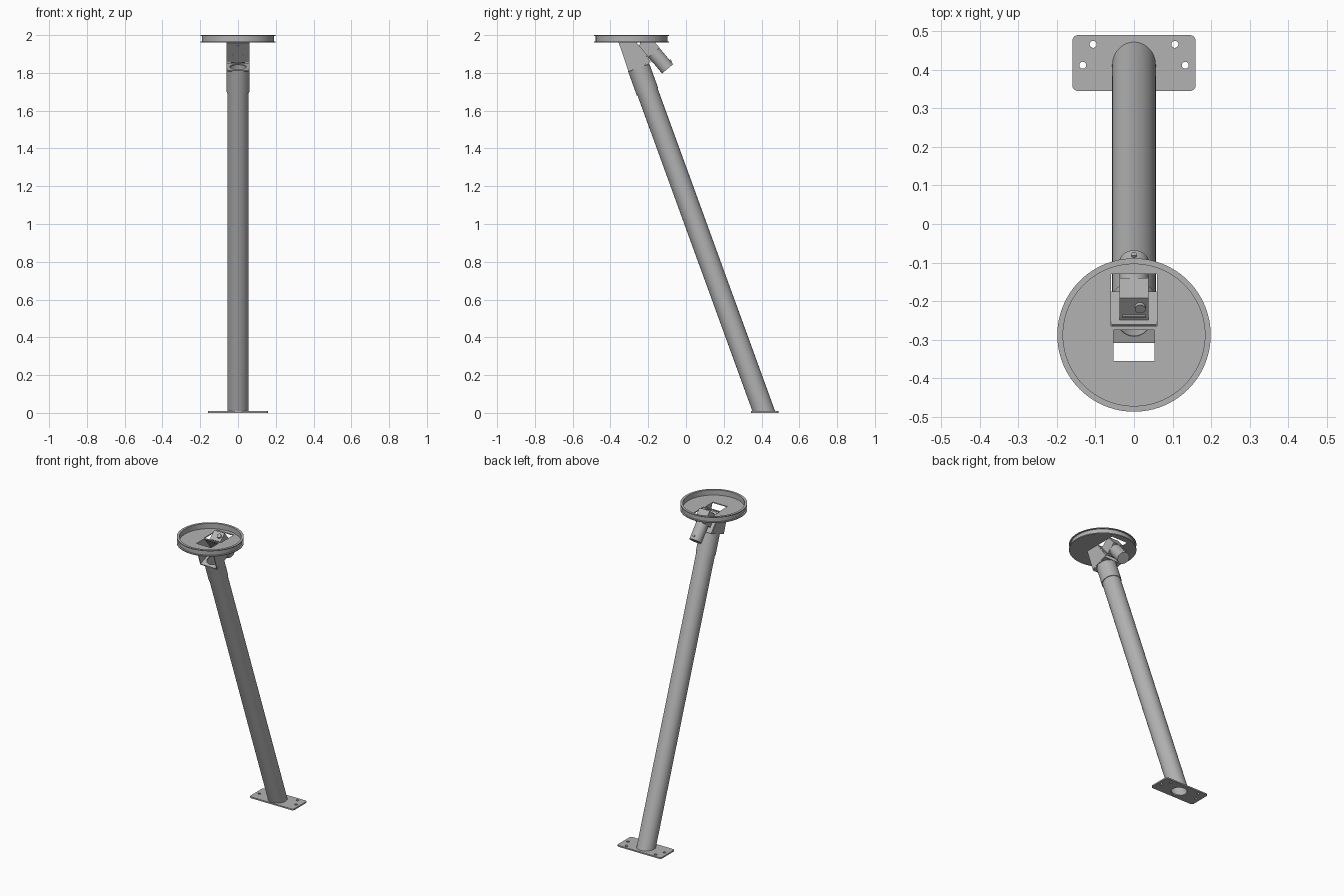
import bpy, bmesh
from math import sin, cos, pi, radians
from mathutils import Matrix, Vector

if "Cube" in bpy.data.objects:
    bpy.data.objects.remove(bpy.data.objects["Cube"], do_unlink=True)

grey = bpy.data.materials.new("steel_grey")
grey.use_nodes = True
COLOUR = (0.45, 0.45, 0.45, 1)
grey.diffuse_color = COLOUR
grey.node_tree.nodes["Principled BSDF"].inputs["Base Color"].default_value = COLOUR

TILT = radians(20)
IDENT = Matrix.Identity(4)
POLE = Matrix.Translation((0, 0.415, 0)) @ Matrix.Rotation(TILT, 4, "X")
LOCK = Matrix.Translation((0, -0.262, 1.96)) @ Matrix.Rotation(radians(40), 4, "X")
TOP = 1.947          # pole length along its axis
DISH_Y = -0.288


def finish(name, bm, frame=IDENT):
    bmesh.ops.recalc_face_normals(bm, faces=bm.faces)
    me = bpy.data.meshes.new(name)
    bm.to_mesh(me)
    bm.free()
    me.transform(frame)
    me.materials.append(grey)
    ob = bpy.data.objects.new(name, me)
    bpy.context.collection.objects.link(ob)
    return ob


def box(name, lo, hi, frame=IDENT, corner=0):
    bm = bmesh.new()
    bmesh.ops.create_cube(bm, size=1)
    for v in bm.verts:
        v.co = Vector([lo[i] if v.co[i] < 0 else hi[i] for i in range(3)])
    if corner:
        upright = [e for e in bm.edges if abs(e.verts[0].co.z - e.verts[1].co.z) > 1e-5]
        bmesh.ops.bevel(bm, geom=upright, offset=corner, segments=6,
                        profile=0.5, affect="EDGES")
    return finish(name, bm, frame)


def rod(name, r, centre, z0, z1, frame=IDENT, sides=32):
    bm = bmesh.new()
    bmesh.ops.create_cone(bm, cap_ends=True, segments=sides, radius1=r, radius2=r, depth=z1 - z0)
    bmesh.ops.translate(bm, verts=bm.verts, vec=(centre[0], centre[1], (z0 + z1) / 2))
    return finish(name, bm, frame)


def tube(name, outer, inner, start, z1, sides=64):
    # start(y) gives the lower end height, so the foot can be cut level
    bm = bmesh.new()
    rings = []
    for r, top in ((outer, False), (outer, True), (inner, True), (inner, False)):
        ring = []
        for i in range(sides):
            x, y = r * cos(2 * pi * i / sides), r * sin(2 * pi * i / sides)
            ring.append(bm.verts.new((x, y, z1 if top else start(y))))
        rings.append(ring)
    for k in range(4):
        a, b = rings[k], rings[(k + 1) % 4]
        for i in range(sides):
            j = (i + 1) % sides
            bm.faces.new((a[i], a[j], b[j], b[i]))
    return finish(name, bm, POLE)


def lathe(name, profile, frame, sides=96):
    bm = bmesh.new()
    vs = [bm.verts.new((r, 0, z)) for r, z in profile]
    es = [bm.edges.new(p) for p in zip(vs, vs[1:])]
    bmesh.ops.spin(bm, geom=vs + es, cent=(0, 0, 0), axis=(0, 0, 1),
                   angle=2 * pi, steps=sides, use_duplicate=False)
    bmesh.ops.remove_doubles(bm, verts=bm.verts, dist=1e-5)
    return finish(name, bm, frame)


def prism(name, outline, x0, x1):
    bm = bmesh.new()
    face = bm.faces.new([bm.verts.new((x0, y, z)) for y, z in outline])
    out = bmesh.ops.extrude_face_region(bm, geom=[face])
    moved = [g for g in out["geom"] if isinstance(g, bmesh.types.BMVert)]
    bmesh.ops.translate(bm, verts=moved, vec=(x1 - x0, 0, 0))
    return finish(name, bm)


def cut(ob, cutter):
    cutter.hide_render = True
    mod = ob.modifiers.new("cut", "BOOLEAN")
    mod.operation, mod.solver, mod.object = "DIFFERENCE", "EXACT", cutter
    bpy.context.view_layer.objects.active = ob
    bpy.ops.object.modifier_apply(modifier=mod.name)
    bpy.data.objects.remove(cutter, do_unlink=True)


parts = []

# Base plate with bolt holes and a bore below the pole
base = box("base_plate", (-0.16, 0.345, 0), (0.16, 0.49, 0.009), corner=0.015)
cut(base, rod("bore", 0.047, (0, 0.415), -0.1, 0.1, sides=48))
for side in (-1, 1):
    for x, y in ((0.106, 0.466), (0.133, 0.412)):
        cut(base, rod("bolt_hole", 0.009, (side * x, y), -0.1, 0.1, sides=24))
parts.append(base)

# Leaning hollow pole and the sleeve round its upper end
parts.append(tube("pole", 0.0565, 0.05, lambda y: (0.008 - y * sin(TILT)) / cos(TILT), TOP))
parts.append(tube("upper_sleeve", 0.06, 0.056, lambda y: 1.81, TOP))

# Bracket: seat on the pole, two side plates and a sloping back web
seat = box("bracket_seat", (-0.06, -0.06, TOP - 0.003), (0.06, 0.06, TOP + 0.003), POLE)
cut(seat, rod("seat_hole", 0.042, (0, 0), TOP - 0.1, TOP + 0.1, POLE, 48))
parts.append(seat)
cheek = [(-0.357, 1.962), (-0.306, 1.812), (-0.186, 1.857), (-0.262, 1.962)]
for side, word in ((-1, "right"), (1, "left")):
    parts.append(prism(word + "_bracket_cheek", cheek, side * 0.057, side * 0.062))
parts.append(box("bracket_web", (-0.06, -0.004, -0.135), (0.06, 0.001, 0), LOCK))
for x, u in ((0, -0.02), (-0.028, -0.085), (0.028, -0.085)):
    screw = LOCK @ Matrix.Translation((x, 0, u)) @ Matrix.Rotation(pi / 2, 4, "X")
    parts.append(rod("web_screw", 0.005, (0, 0), 0.002, 0.007, screw, 12))

# Shallow dish with a lip at top and bottom of its rim
R, WALL = 0.199, 0.19
dish = lathe("dish", [(0, 1.96), (R, 1.96), (R, 1.966), (WALL, 1.966), (WALL, 1.995), (R, 1.995),
                      (R, 2), (0.184, 2), (0.184, 1.966), (0, 1.966)],
             Matrix.Translation((0, DISH_Y, 0)))
cut(dish, box("front_opening", (-0.053, -0.355, 1.9), (0.053, -0.275, 1.98)))
cut(dish, box("rear_opening", (-0.06, -0.265, 1.9), (0.06, -0.13, 1.98)))
parts.append(dish)

# Latch housing with a barrel pointing down and back
parts.append(box("latch_housing", (-0.038, 0.001, -0.1), (0.038, 0.076, -0.018), LOCK))
parts.append(rod("latch_barrel", 0.038, (0, 0.037), -0.212, -0.09, LOCK, 48))
parts.append(rod("latch_knob", 0.014, (0.016, 0.047), -0.02, -0.008, LOCK, 24))
parts.append(box("latch_bar", (-0.03, 0.012, -0.02), (0.03, 0.018, -0.013), LOCK))
stud = LOCK @ Matrix.Translation((0, 0.037, -0.19)) @ Matrix.Rotation(-pi / 2, 4, "X")
parts.append(rod("barrel_stud", 0.007, (0, 0), 0.03, 0.044, stud, 16))

# Smooth curved walls, keep edges crisp
bpy.ops.object.select_all(action="DESELECT")
for ob in parts:
    ob.select_set(True)
bpy.context.view_layer.objects.active = parts[0]
bpy.ops.object.shade_smooth_by_angle(angle=radians(30))
